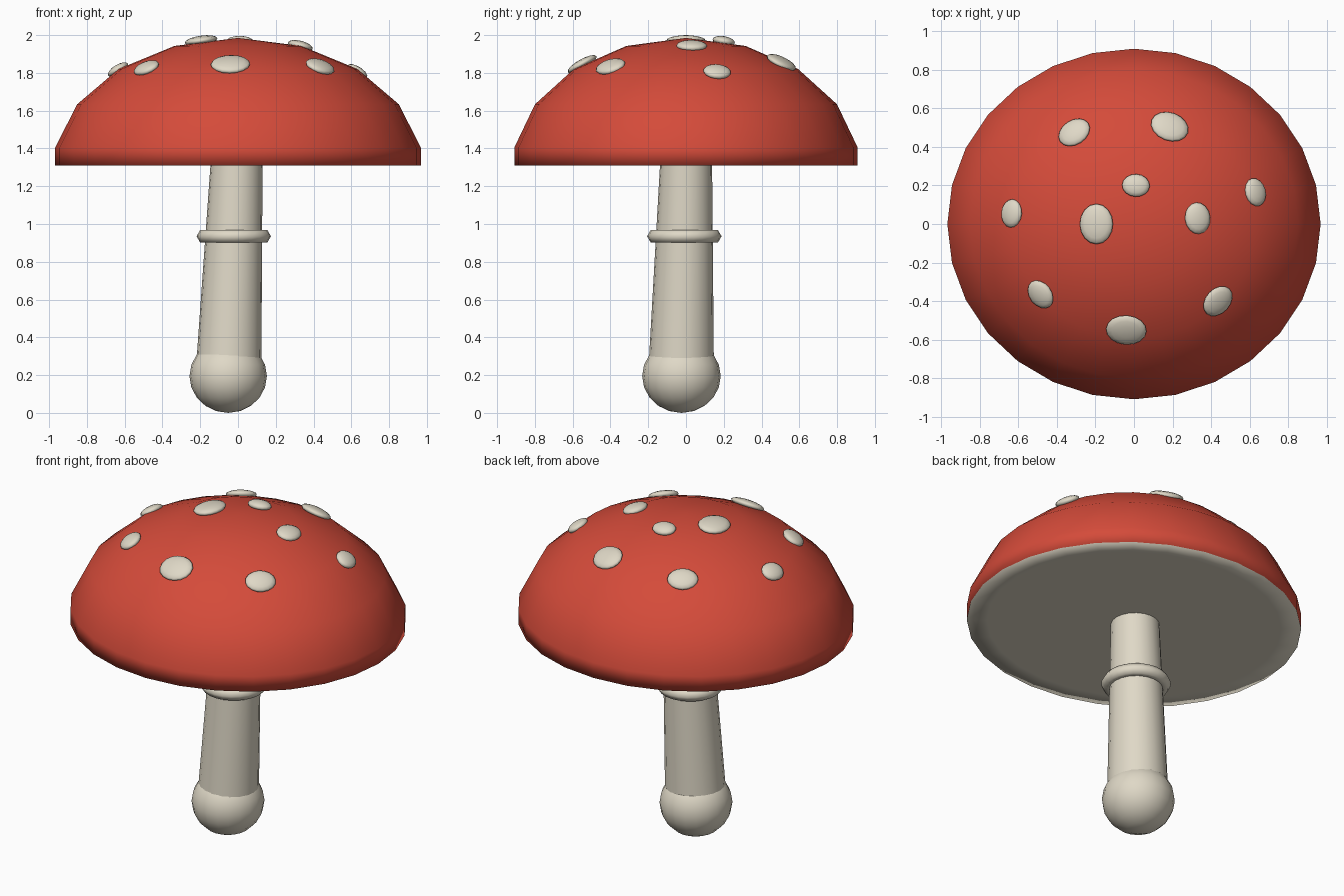
import bpy, bmesh
from math import cos, sin, pi
from mathutils import Matrix, Vector

cube = bpy.data.objects.get("Cube")
if cube:
    bpy.data.objects.remove(cube, do_unlink=True)


def material(name, rgb):
    mat = bpy.data.materials.new(name)
    mat.use_nodes = True
    mat.diffuse_color = (*rgb, 1)
    mat.node_tree.nodes["Principled BSDF"].inputs["Base Color"].default_value = (*rgb, 1)
    return mat


RED = material("cap red", (0.66, 0.07, 0.042))
CREAM = material("warm cream", (0.74, 0.69, 0.57))


def finish(bm, name, *mats, sharp=False):
    """Turn a bmesh into a smooth-shaded object; optionally keep hard edges."""
    mesh = bpy.data.meshes.new(name)
    for face in bm.faces:
        face.smooth = True
    if sharp:
        for edge in bm.edges:
            edge.smooth = edge.calc_face_angle(0) < 0.8
    bm.to_mesh(mesh)
    bm.free()
    for mat in mats:
        mesh.materials.append(mat)
    obj = bpy.data.objects.new(name, mesh)
    bpy.context.collection.objects.link(obj)
    return obj


def ellipsoid(center, radii, segments, rings, rotation=Matrix()):
    bm = bmesh.new()
    place = Matrix.Translation(center) @ rotation @ Matrix.Diagonal((*radii, 1))
    bmesh.ops.create_uvsphere(bm, u_segments=segments, v_segments=rings, radius=1, matrix=place)
    return bm


# Cap: ellipsoid dome, its lower part flattened into a cream underside
CAP_CENTER = Vector((0, 0, 1.283))
CAP_RADII = Vector((0.983, 0.923, 0.702))
RIM_Z = 1.31
bm = ellipsoid(CAP_CENTER, CAP_RADII, 28, 9)
for v in bm.verts:
    v.co.z = max(v.co.z, RIM_Z)
for face in bm.faces:
    if all(v.co.z < RIM_Z + 0.001 for v in face.verts):
        face.material_index = 1
finish(bm, "cap", RED, CREAM)


# Stem: leaning, tapered cylinder
def stem_axis(z):
    return Vector((-0.047 + 0.0386 * (z - 0.3), -0.024 + 0.024 * (z - 0.3), z))


bm = bmesh.new()
low, high = 0.15, 1.4
bmesh.ops.create_cone(bm, cap_ends=True, segments=20, radius1=0.176, radius2=0.135, depth=high - low)
for v in bm.verts:
    z = v.co.z + (low + high) / 2
    v.co = Vector((v.co.x, v.co.y, 0)) + stem_axis(z)
finish(bm, "stem", CREAM, sharp=True)

# Bulb at the foot of the stem
finish(ellipsoid((-0.052, -0.024, 0.195), (0.205, 0.208, 0.195), 20, 10), "bulb", CREAM)

# Collar: torus with a six-sided section
bm = bmesh.new()
middle = stem_axis(0.935)
MAJOR, MINOR, AROUND, SECTION = 0.159, 0.038, 24, 6
loops = []
for i in range(AROUND):
    a = 2 * pi * i / AROUND
    loop = []
    for j in range(SECTION):
        b = 2 * pi * j / SECTION
        r = MAJOR + MINOR * cos(b)
        loop.append(bm.verts.new(middle + Vector((r * cos(a), r * sin(a), MINOR * sin(b)))))
    loops.append(loop)
for i in range(AROUND):
    here, after = loops[i], loops[(i + 1) % AROUND]
    for j in range(SECTION):
        k = (j + 1) % SECTION
        bm.faces.new((here[j], after[j], after[k], here[k]))
finish(bm, "collar", CREAM)

# Spots: flat ellipsoids lying on the dome (x, y, radius), shorter uphill than across
SPOTS = [
    (-0.31, 0.475, 0.088), (0.185, 0.505, 0.1), (0.01, 0.2, 0.072),
    (-0.195, 0.0, 0.105), (0.33, 0.03, 0.082), (-0.635, 0.055, 0.074),
    (0.63, 0.165, 0.074), (-0.485, -0.365, 0.08), (0.435, -0.4, 0.088),
    (-0.04, -0.55, 0.105),
]
for n, (x, y, r) in enumerate(SPOTS, 1):
    height = (1 - (x / CAP_RADII.x) ** 2 - (y / CAP_RADII.y) ** 2) ** 0.5
    spot = CAP_CENTER + Vector((x, y, CAP_RADII.z * height))
    normal = Vector([(spot[i] - CAP_CENTER[i]) / CAP_RADII[i] ** 2 for i in range(3)]).normalized()
    across = Vector((-y, x, 0)).normalized()
    uphill = normal.cross(across)
    rotation = Matrix((across, uphill, normal)).transposed().to_4x4()
    finish(ellipsoid(spot, (r, r * 0.83, 0.026), 16, 8, rotation), f"spot_{n}", CREAM)
